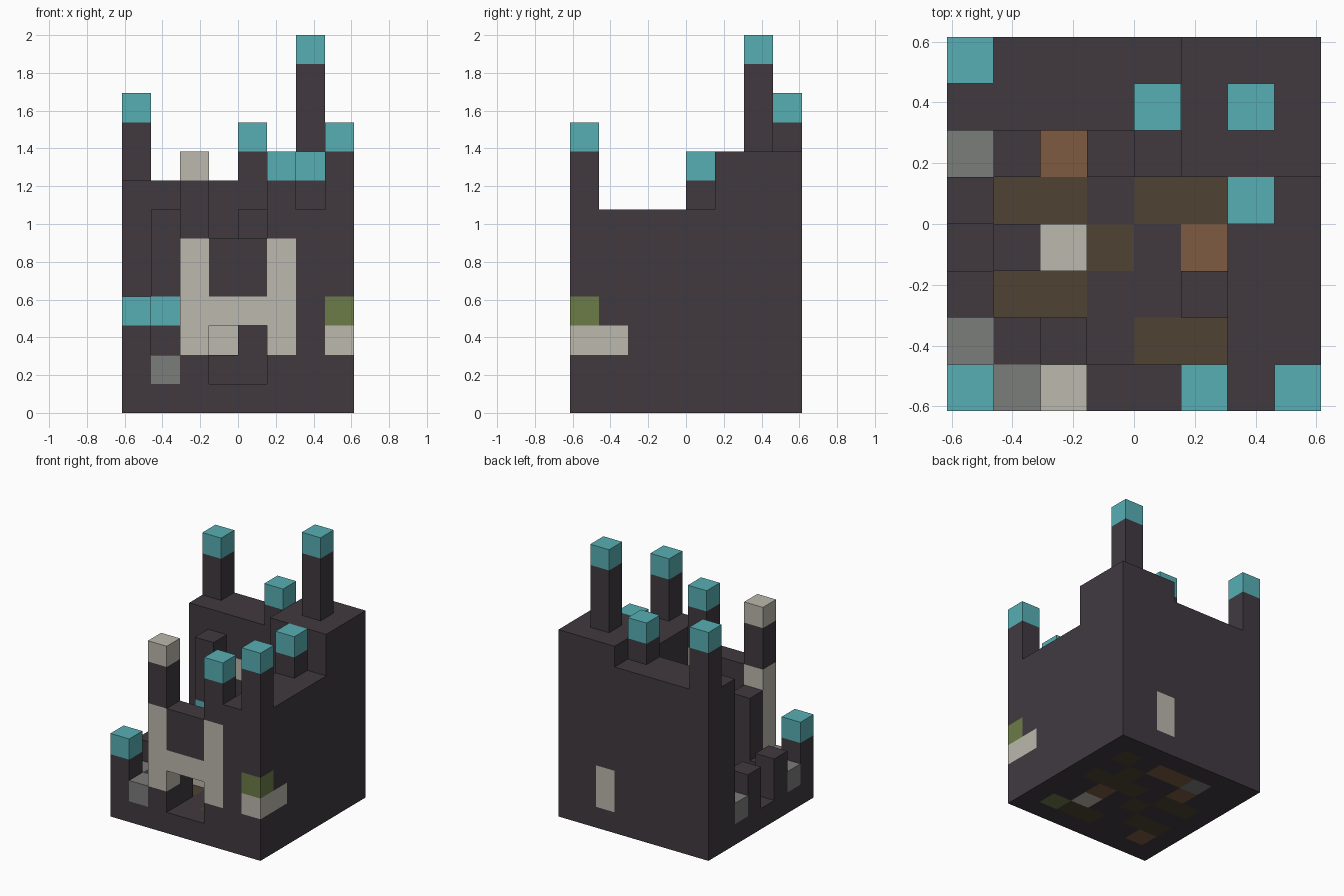
import bpy
import bmesh
from mathutils import Vector

default_cube = bpy.data.objects.get("Cube")
if default_cube:
    bpy.data.objects.remove(default_cube, do_unlink=True)

UNIT = 2 / 13      # edge length of one block
HALF = 4           # half the footprint, in blocks


def linear(value):
    value /= 255
    return value / 12.92 if value <= 0.04045 else ((value + 0.055) / 1.055) ** 2.4


PALETTE = {
    "dark_stone": (65, 58, 64),
    "teal": (87, 175, 181),
    "cream": (187, 184, 173),
    "grey": (123, 125, 122),
    "olive_green": (108, 124, 72),
    "brown": (126, 91, 66),
    "dark_brown": (78, 66, 51),
}
materials = []
for colour_name, rgb in PALETTE.items():
    material = bpy.data.materials.new(colour_name)
    material.use_nodes = True
    colour = [linear(channel) for channel in rgb] + [1]
    material.diffuse_color = colour
    shader = material.node_tree.nodes["Principled BSDF"]
    shader.inputs["Base Color"].default_value = colour
    shader.inputs["Roughness"].default_value = 0.9
    materials.append(material)
COLOURS = list(PALETTE)

blocks = {}        # block position -> (part name, colour name)


def span(value):
    """A single index or an inclusive (first, last) pair."""
    first, last = value if isinstance(value, tuple) else (value, value)
    return range(first, last + 1)


def fill(part, x, y, z, colour="dark_stone"):
    for i in span(x):
        for j in span(y):
            for k in span(z):
                blocks[i, j, k] = (part, colour)


def paint(x, y, z, colour):
    """Recolour blocks that already belong to a part."""
    for i in span(x):
        for j in span(y):
            for k in span(z):
                blocks[i, j, k] = (blocks[i, j, k][0], colour)


def tower(part, x, y, bottom, top, cap="dark_stone"):
    """A one-block-wide pillar ending in a coloured cap."""
    fill(part, x, y, (bottom, top))
    paint(x, y, top, cap)


# Floor with a patchwork of coloured blocks
fill("floor", (0, 7), (0, 7), 0)
for x, y in [((1, 2), 4), ((4, 5), 4), (3, 3), ((1, 2), 2), ((4, 5), 1), (6, 6), (5, 5), (6, 4)]:
    paint(x, y, 0, "dark_brown")
for x, y in [(2, 5), (5, 3), (1, 1), ((3, 4), 6)]:
    paint(x, y, 0, "brown")
paint(2, 6, 0, "grey")
paint(5, 2, 0, "cream")
paint(6, 1, 0, "olive_green")

# Back wall, its higher corner and the side wall
fill("back_wall", (0, 4), (6, 7), (1, 7))
fill("back_corner", (5, 7), (5, 7), (1, 8))
fill("side_wall", (6, 7), (0, 4), (1, 6))
paint(3, 6, 2, "cream")
paint(2, 6, 5, "cream")
paint(5, 7, (1, 2), "cream")
paint(7, (0, 1), 2, "cream")
paint(7, 0, 3, "olive_green")

# Gateway: two posts, a crossbar and a panel above the opening
tower("gate_post_right", 2, 0, 1, 8, "cream")
tower("gate_post_left", 5, 0, 1, 8, "teal")
fill("gate_panel", (3, 4), 0, (3, 5))
for post in (2, 5):
    paint(post, 0, (2, 5), "cream")
paint((3, 4), 0, 3, "cream")

# Capped towers
tower("front_right_tower", 0, 0, 1, 3, "teal")
tower("front_left_tower", 7, 0, 7, 9, "teal")
tower("side_tower", 6, 4, 7, 8, "teal")
tower("back_right_tower", 0, 7, 8, 10, "teal")
tower("back_middle_tower", 4, 6, 8, 9, "teal")
tower("back_left_tower", 6, 6, 9, 12, "teal")

# Low ruins on the open side
fill("corner_step", (0, 1), (0, 1), 1, "grey")
fill("front_right_tower", 0, 0, 1)
paint(1, 1, 1, "dark_stone")
fill("back_step", 0, 5, 1, "grey")
for row in (2, 4):
    tower("edge_stub", 0, row, 1, 2)

# Pillars inside the court
tower("gate_buttress", 2, 1, 1, 4)
tower("inner_pillar_right", 1, 5, 1, 6)
paint(1, 5, 3, "teal")
tower("inner_pillar_left", 4, 5, 1, 6)
tower("inner_step", 3, 5, 1, 1)
tower("court_stub", 1, 3, 1, 1)
tower("court_plinth", 2, 3, 1, 1, "cream")
tower("wall_stub", 5, 2, 1, 1)

# Exposed faces of the blocks become one mesh per part
for part in dict.fromkeys(name for name, _ in blocks.values()):
    bm = bmesh.new()
    for cell, (owner, colour) in blocks.items():
        if owner != part:
            continue
        centre = Vector(cell) + Vector((0.5 - HALF, 0.5 - HALF, 0.5))
        for axis in range(3):
            for sign in (-1, 1):
                neighbour = list(cell)
                neighbour[axis] += sign
                if tuple(neighbour) in blocks:
                    continue
                normal, u, v = Vector(), Vector(), Vector()
                normal[axis] = sign / 2
                u[(axis + 1) % 3] = sign / 2
                v[(axis + 2) % 3] = 1 / 2
                corners = (-u - v, u - v, u + v, v - u)
                face = bm.faces.new(
                    [bm.verts.new((centre + normal + c) * UNIT) for c in corners])
                face.material_index = COLOURS.index(colour)
    bmesh.ops.remove_doubles(bm, verts=bm.verts, dist=0.001)
    mesh = bpy.data.meshes.new(part)
    bm.to_mesh(mesh)
    bm.free()
    for material in materials:
        mesh.materials.append(material)
    bpy.context.collection.objects.link(bpy.data.objects.new(part, mesh))
